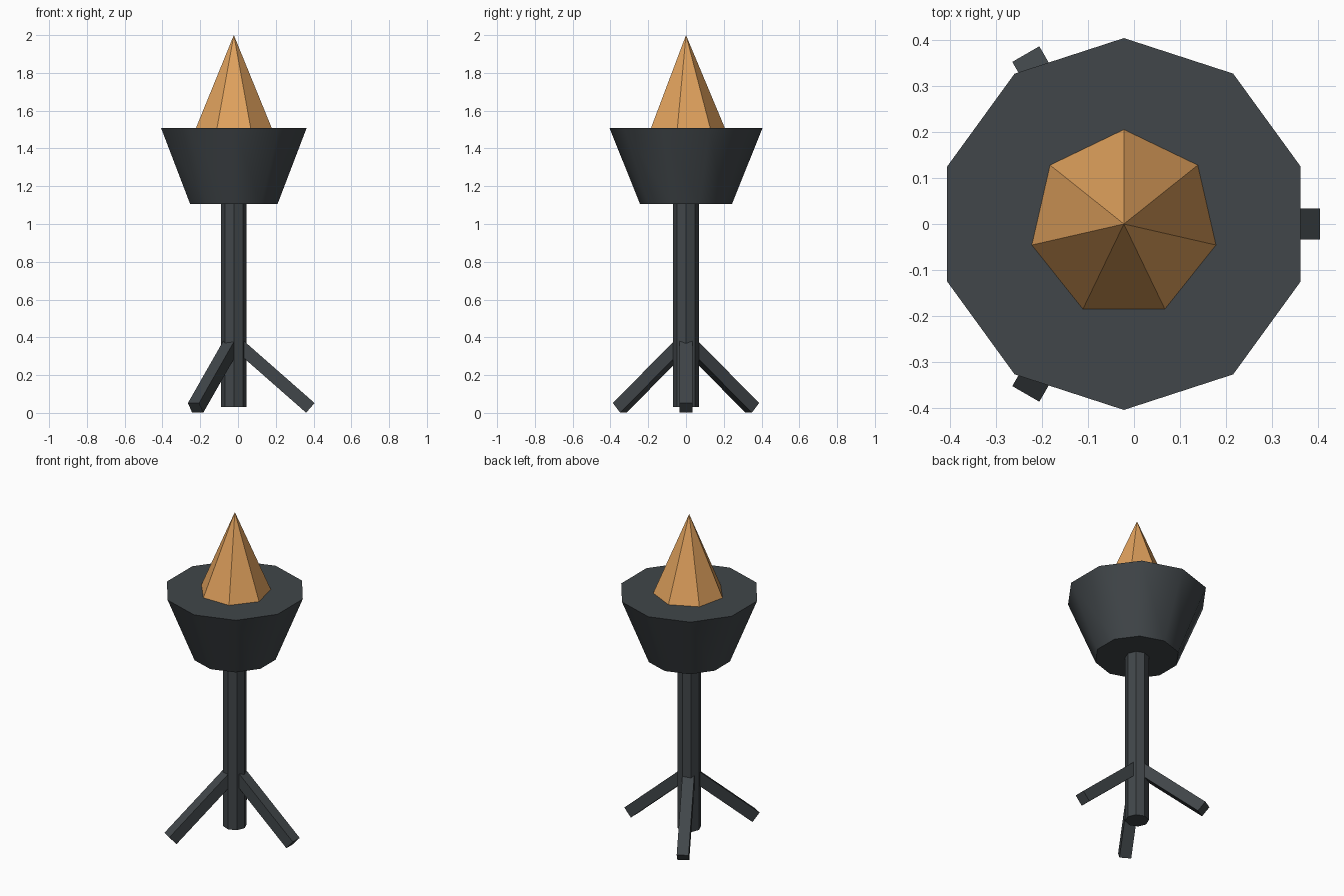
import bpy
import math
from mathutils import Matrix, Vector

cube = bpy.data.objects.get("Cube")
if cube:
    bpy.data.objects.remove(cube, do_unlink=True)

AXIS_X = -0.022  # the pole stands slightly off the centre of the bounds


def make_material(name, color):
    mat = bpy.data.materials.new(name)
    mat.use_nodes = True
    mat.diffuse_color = (*color, 1)
    mat.node_tree.nodes["Principled BSDF"].inputs["Base Color"].default_value = (*color, 1)
    return mat


iron = make_material("dark iron", (0.052, 0.061, 0.067))
fire = make_material("flame orange", (0.75, 0.36, 0.11))


def make_cone(name, sides, r_low, r_high, z_low, z_high, mat):
    """Upright prism, frustum or cone with a corner on +y."""
    bpy.ops.mesh.primitive_cone_add(
        vertices=sides, radius1=r_low, radius2=r_high, depth=z_high - z_low,
        location=(AXIS_X, 0, (z_low + z_high) / 2))
    obj = bpy.context.object
    obj.name = name
    obj.data.materials.append(mat)
    return obj


# Pole, bowl and flame
make_cone("pole", 8, 0.068, 0.068, 0.03, 1.12, iron)
bowl = make_cone("bowl", 10, 0.243, 0.405, 1.105, 1.508, iron)
bpy.ops.object.shade_smooth_by_angle(angle=math.radians(40))
make_cone("flame", 7, 0.207, 0, 1.505, 2.0, fire)

# Three square legs sloping down from the pole
LEG_WIDTH = 0.068
LEG_LENGTH = 0.52
slope = math.radians(41.3)
foot = Vector((0.405, 0, 0.0265))
along = Vector((math.cos(slope), 0, -math.sin(slope)))

for i, name in enumerate(("left_leg", "back_right_leg", "front_right_leg")):
    bpy.ops.mesh.primitive_cube_add(size=1)
    leg = bpy.context.object
    leg.name = name
    leg.data.materials.append(iron)
    leg.matrix_world = (
        Matrix.Translation((AXIS_X, 0, 0))
        @ Matrix.Rotation(math.radians(120 * i), 4, "Z")
        @ Matrix.Translation(foot - along * LEG_LENGTH / 2)
        @ Matrix.Rotation(slope, 4, "Y")
        @ Matrix.Diagonal((LEG_LENGTH, LEG_WIDTH, LEG_WIDTH, 1)))
